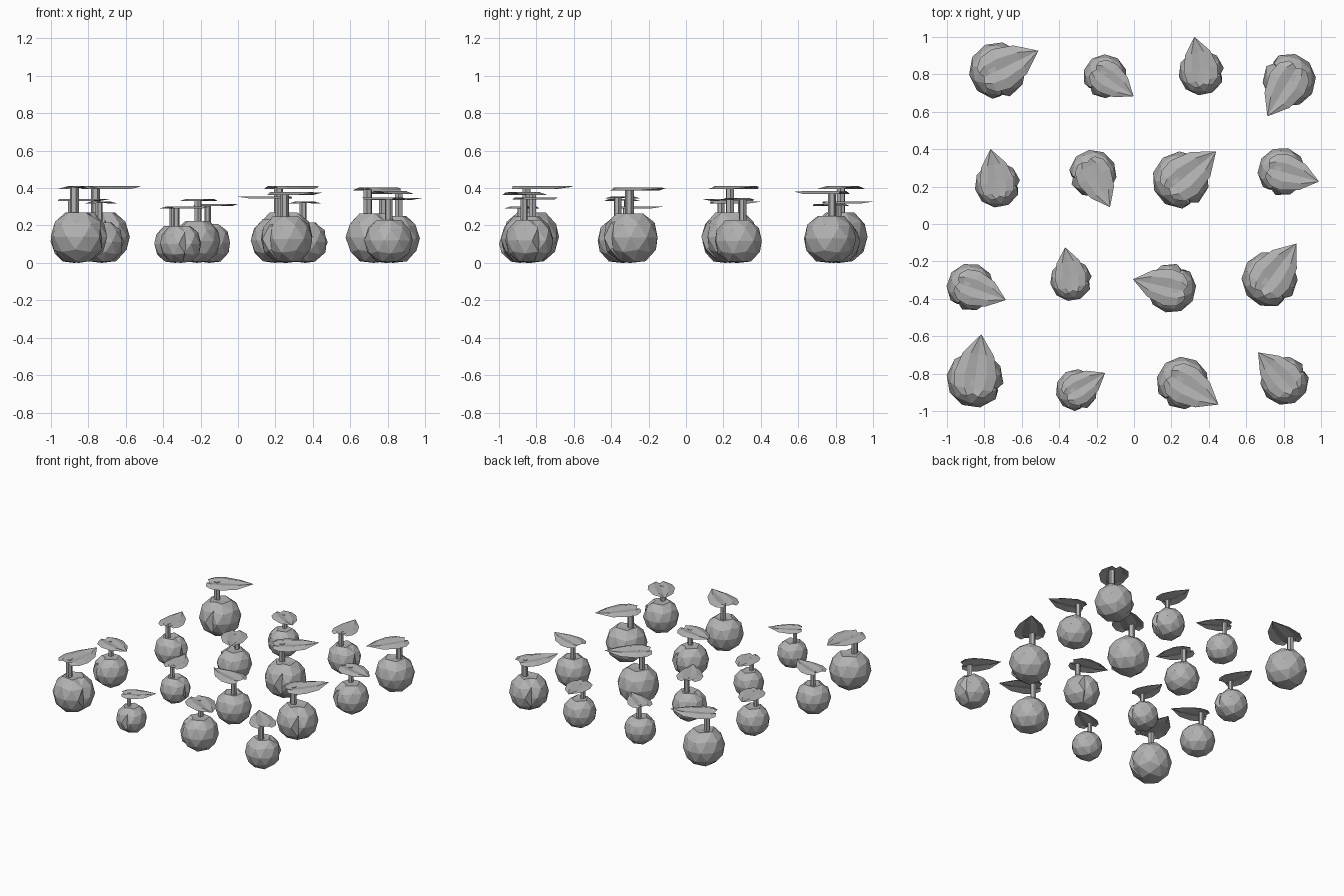
import bpy, bmesh
from math import radians, sin, cos
from mathutils import Vector, Matrix

cube = bpy.data.objects.get("Cube")
if cube:
    bpy.data.objects.remove(cube, do_unlink=True)

grey = bpy.data.materials.new("plain grey")
grey.use_nodes = True
colour = (0.45, 0.45, 0.45, 1)
grey.diffuse_color = colour
grey.node_tree.nodes["Principled BSDF"].inputs["Base Color"].default_value = colour

STEM = Vector((-0.17, 0.14, 0))


def finish(bm, name):
    bmesh.ops.recalc_face_normals(bm, faces=bm.faces)
    mesh = bpy.data.meshes.new(name)
    bm.to_mesh(mesh)
    bm.free()
    mesh.materials.append(grey)
    return mesh


def make_fruit():
    # Faceted ball with flattened ends and one crease down its side
    bm = bmesh.new()
    bmesh.ops.create_icosphere(bm, subdivisions=2, radius=1.02)
    angle = radians(-105)
    along = Vector((cos(angle), sin(angle), 0))
    across = Vector((-sin(angle), cos(angle), 0))
    bmesh.ops.bisect_plane(bm, geom=bm.verts[:] + bm.edges[:] + bm.faces[:],
                           plane_co=(0, 0, 0), plane_no=across, dist=0.02)
    for v in bm.verts:
        if abs(v.co.dot(across)) < 0.03 and v.co.dot(along) > 0.2:
            v.co -= along * 0.1
        v.co.z = max(-0.93, min(0.93, v.co.z)) + 0.93
        if v.co.z > 1.8 and (v.co.xy - STEM.xy).length < 0.3:
            v.co.z -= 0.1
    return finish(bm, "fruit")


def make_stem():
    # Short six-sided stalk, set slightly off centre
    bm = bmesh.new()
    bmesh.ops.create_cone(bm, cap_ends=True, segments=6, radius1=0.16, radius2=0.16,
                          depth=1.1, matrix=Matrix.Translation(STEM + Vector((0, 0, 2.15))))
    return finish(bm, "stem")


def make_leaf():
    # Folded thin leaf: rows of (forward, half width) from the notched back to the tip
    bm = bmesh.new()
    rows = []
    for forward, half in ((-0.62, 0.4), (-0.35, 0.68), (0.15, 0.77), (0.9, 0.56)):
        row = []
        for side, lift in ((-1, -0.03), (-0.5, 0.07), (0, 0), (0.5, 0.07), (1, -0.03)):
            back = 0.1 if side == 0 and forward < -0.5 else 0
            row.append(bm.verts.new((forward + back, side * half, 2.67 + lift)))
        rows.append(row)
    for low, high in zip(rows, rows[1:]):
        for i in range(4):
            bm.faces.new((low[i], low[i + 1], high[i + 1], high[i]))
    tip = bm.verts.new((1.62, 0, 2.73))
    for a, b in zip(rows[-1], rows[-1][1:]):
        bm.faces.new((a, b, tip))
    bmesh.ops.solidify(bm, geom=bm.faces[:], thickness=0.02)
    return finish(bm, "leaf")


parts = [make_fruit(), make_stem(), make_leaf()]

# Each piece: x, y, radius, heading in degrees
layout = (
    (-.73, .82, .15, 26), (-.155, .79, .115, -35), (.36, .81, .12, 101), (.83, .77, .14, 239),
    (-.73, .21, .12, 101), (-.22, .27, .125, -63), (.25, .235, .15, 39), (.79, .28, .127, -15),
    (-.875, -.337, .125, -20), (-.337, -.3, .11, 100), (.2, -.343, .13, 167), (.725, -.295, .147, 53),
    (-.85, -.83, .15, 82), (-.307, -.888, .11, 31), (.26, -.85, .138, -31), (.805, -.838, .128, 133),
)
for x, y, size, heading in layout:
    for mesh in parts:
        obj = bpy.data.objects.new(mesh.name, mesh)
        obj.location = (x, y, 0)
        obj.rotation_euler.z = radians(heading)
        obj.scale = (size, size, size)
        bpy.context.collection.objects.link(obj)
